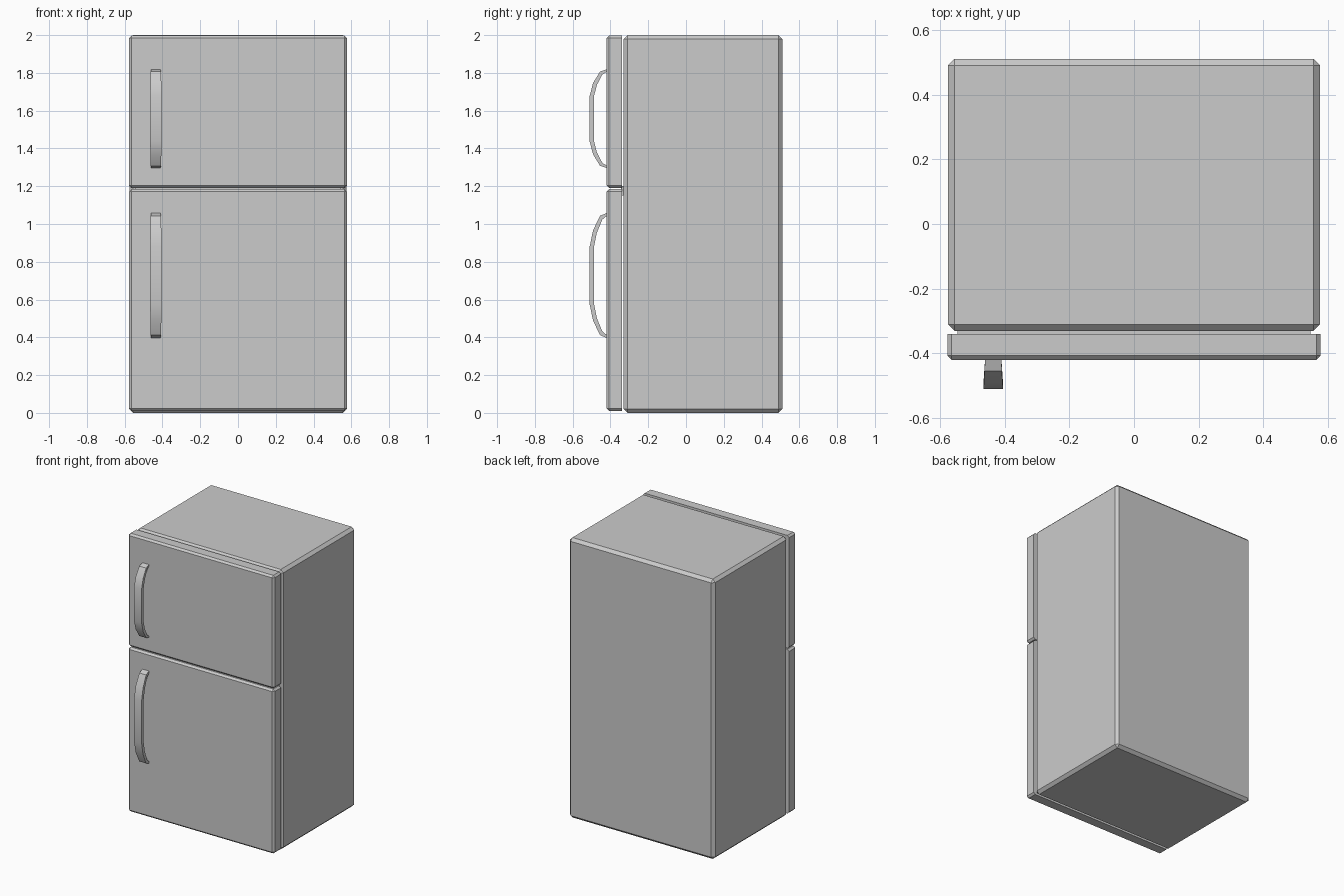
import bpy, bmesh

if "Cube" in bpy.data.objects:
    bpy.data.objects.remove(bpy.data.objects["Cube"])

def box(name, lo, hi, bevel=0.0, keep_back=False):
    """Box from two corners, chamfered; keep_back leaves the +y rim sharp."""
    bm = bmesh.new()
    bmesh.ops.create_cube(bm, size=1)
    for v in bm.verts:
        v.co = [(lo[i] + hi[i]) / 2 + v.co[i] * (hi[i] - lo[i]) for i in range(3)]
    if bevel:
        edges = [e for e in bm.edges
                 if not (keep_back and all(abs(v.co.y - hi[1]) < 1e-4 for v in e.verts))]
        bmesh.ops.bevel(bm, geom=edges, offset=bevel, segments=1, affect='EDGES')
    return finish(name, bm)

def finish(name, bm):
    bmesh.ops.recalc_face_normals(bm, faces=bm.faces)
    mesh = bpy.data.meshes.new(name)
    bm.to_mesh(mesh)
    bm.free()
    obj = bpy.data.objects.new(name, mesh)
    bpy.context.collection.objects.link(obj)
    return obj

def handle(name, z0, z1, x=-0.435):
    """Bowed strap: (height from centre, outer y, inner height, inner y, half width)."""
    half = [(0.46, -0.51, 0.44, -0.488, 0.03),
            (0.72, -0.492, 0.68, -0.472, 0.029),
            (0.95, -0.455, 0.89, -0.443, 0.027),
            (1.0, -0.415, 0.96, -0.415, 0.025)]
    stations = [(-a, b, -c, d, w) for a, b, c, d, w in reversed(half)] + half
    mid, h = (z0 + z1) / 2, (z1 - z0) / 2
    bm = bmesh.new()
    rings = []
    for zo, yo, zi, yi, w in stations:
        pts = [(-w, yo, zo), (w, yo, zo), (w, yi, zi), (-w, yi, zi)]
        rings.append([bm.verts.new((x + px, py, mid + pz * h)) for px, py, pz in pts])
    for a, b in zip(rings, rings[1:]):
        for i in range(4):
            j = (i + 1) % 4
            bm.faces.new((a[i], a[j], b[j], b[i]))
    bm.faces.new(rings[0])
    bm.faces.new(rings[-1])
    obj = finish(name, bm)
    bpy.ops.object.select_all(action='DESELECT')
    obj.select_set(True)
    bpy.context.view_layer.objects.active = obj
    bpy.ops.object.shade_smooth_by_angle(angle=0.7)

# Cabinet
box("cabinet", (-0.575, -0.33, 0), (0.575, 0.51, 2.0), 0.02)

# Rail between the doors
box("middle_rail", (-0.545, -0.345, 1.15), (0.545, -0.32, 1.2))

# Doors and handles
for part, bottom, top, h0, h1 in (("fridge", 0.01, 1.184, 0.395, 1.06),
                                  ("freezer", 1.19, 1.997, 1.295, 1.82)):
    box(part + "_door", (-0.577, -0.42, bottom), (0.577, -0.34, top), 0.013, True)
    handle(part + "_handle", h0, h1)
